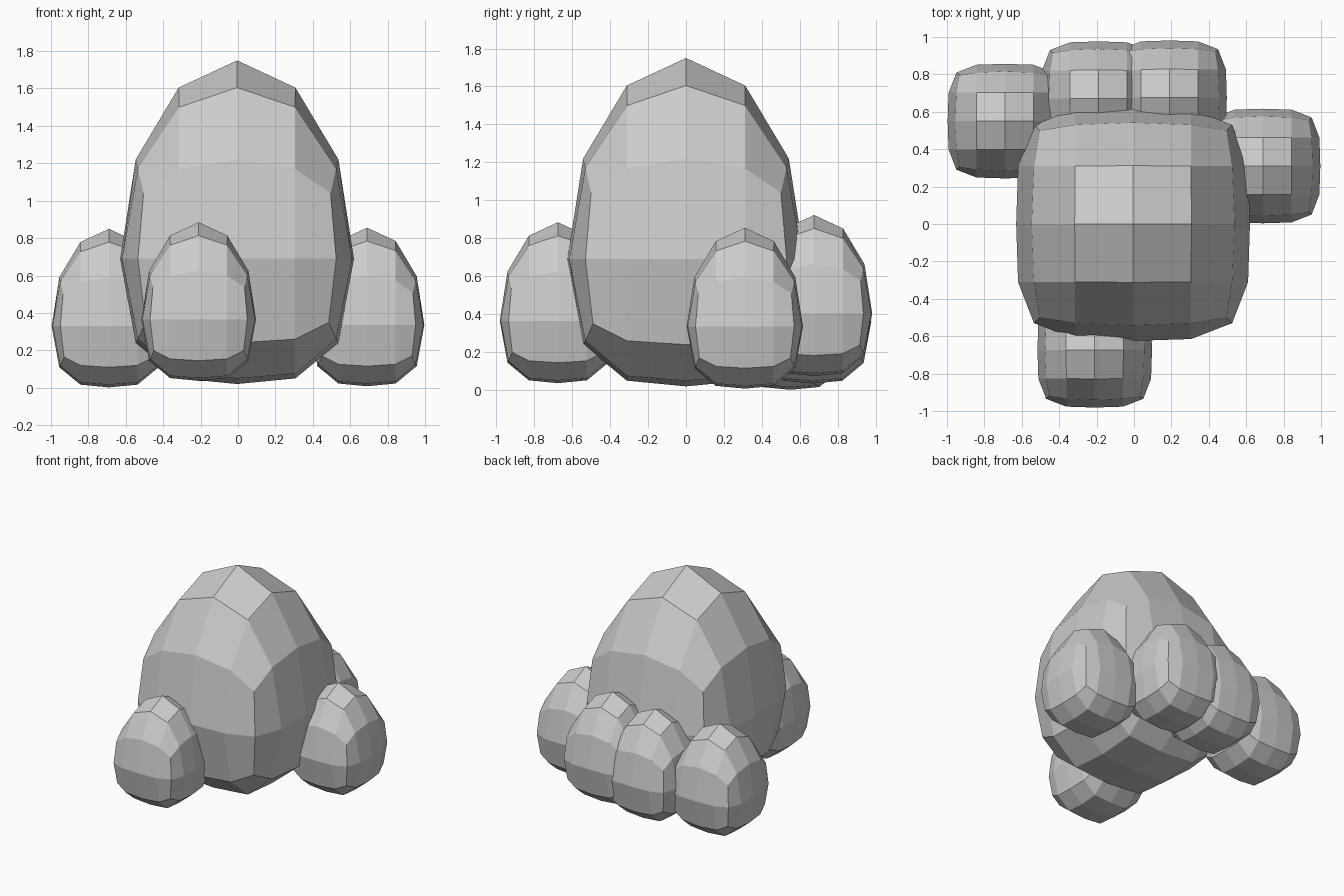
import bpy, bmesh

if "Cube" in bpy.data.objects:
    bpy.data.objects.remove(bpy.data.objects["Cube"])

# Rounded 4 x 4 x 2 block profile: (larger |i|,|j| , smaller) -> (u, v, z)
TOP = {(0, 0): (0, 0, 1.75), (1, 0): (.312, 0, 1.605), (1, 1): (.31, .31, 1.5),
       (2, 0): (.542, 0, 1.22), (2, 1): (.53, .31, 1.17), (2, 2): (.50, .50, 1.04)}
MIDDLE = {(2, 0): (.625, 0, .69), (2, 1): (.615, .31, .69), (2, 2): (.53, .53, .69)}
BOTTOM = {(0, 0): (0, 0, .02), (1, 0): (.312, 0, .05), (1, 1): (.31, .31, .075),
          (2, 0): (.542, 0, .24), (2, 1): (.53, .31, .26), (2, 2): (.49, .49, .35)}
LAYERS = {1: TOP, 0: MIDDLE, -1: BOTTOM}


def place(i, j, k):
    """Position of a lattice point on the rounded rock."""
    a, b = abs(i), abs(j)
    u, v, z = LAYERS[k][(max(a, b), min(a, b))]
    x, y = (u, v) if a >= b else (v, u)
    return (x if i >= 0 else -x, y if j >= 0 else -y, z - .02)


def rock(name, x, y, z, scale):
    bm = bmesh.new()
    verts = {}

    def quad(*keys):
        for key in keys:
            if key not in verts:
                verts[key] = bm.verts.new(place(*key))
        bm.faces.new([verts[key] for key in keys])

    # top and bottom caps
    for i in range(-2, 2):
        for j in range(-2, 2):
            for k in (-1, 1):
                quad((i, j, k), (i + 1, j, k), (i + 1, j + 1, k), (i, j + 1, k))
    # four sides
    for t in range(-2, 2):
        for k in (-1, 0):
            for s in (-2, 2):
                quad((t, s, k), (t + 1, s, k), (t + 1, s, k + 1), (t, s, k + 1))
                quad((s, t, k), (s, t + 1, k), (s, t + 1, k + 1), (s, t, k + 1))
    bmesh.ops.recalc_face_normals(bm, faces=bm.faces)
    mesh = bpy.data.meshes.new(name)
    bm.to_mesh(mesh)
    bm.free()
    obj = bpy.data.objects.new(name, mesh)
    obj.location = (x, y, z)
    obj.scale = (scale,) * 3
    bpy.context.collection.objects.link(obj)


# large central boulder
rock("main_boulder", -.005, 0, .02, 1)

# small boulders gathered around it: name, x, y, base height
for name, x, y, z in [("front_stone", -.21, -.675, .037),
                      ("right_stone", .69, .31, .008),
                      ("left_stone", -.69, .55, .002),
                      ("back_left_stone", -.19, .67, .035),
                      ("back_right_stone", .19, .675, .075)]:
    rock(name, x, y, z, .49)
